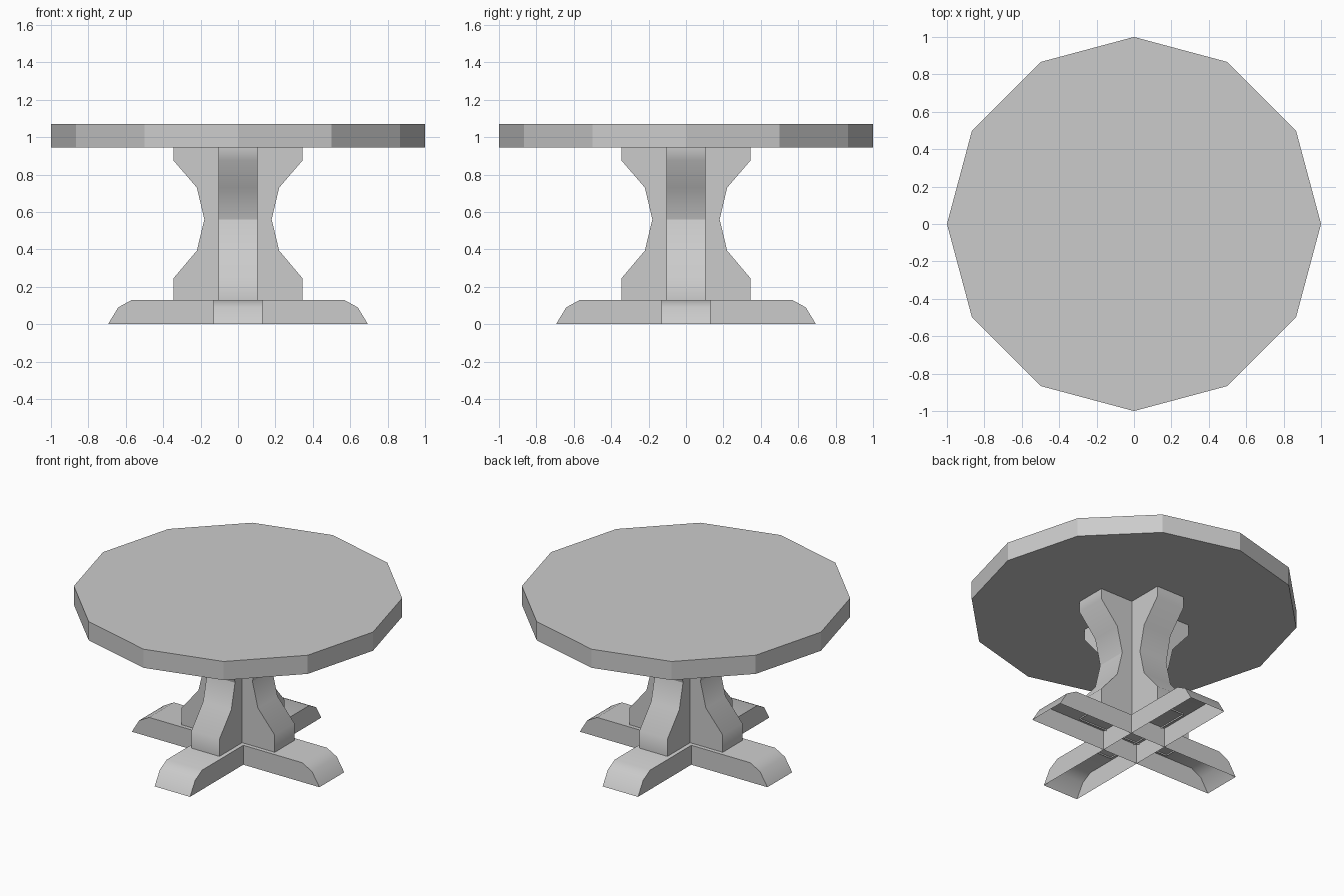
import bpy, bmesh, math

cube = bpy.data.objects.get("Cube")
if cube:
    bpy.data.objects.remove(cube, do_unlink=True)

GREY = (0.6, 0.6, 0.6, 1)
mat = bpy.data.materials.new("plain grey")
mat.use_nodes = True
mat.diffuse_color = GREY
mat.node_tree.nodes["Principled BSDF"].inputs["Base Color"].default_value = GREY


def finish(bm, name, turn=0):
    bmesh.ops.recalc_face_normals(bm, faces=bm.faces)
    mesh = bpy.data.meshes.new(name)
    bm.to_mesh(mesh)
    bm.free()
    mesh.materials.append(mat)
    obj = bpy.data.objects.new(name, mesh)
    obj.rotation_euler.z = turn
    bpy.context.collection.objects.link(obj)


def slab(name, half, width, turn, waist=None):
    """Mirrored x/z profile, given bottom to top, extruded along y; open underneath."""
    outline = half + [(-x, z) for x, z in reversed(half)]
    bm = bmesh.new()
    face = bm.faces.new([bm.verts.new((x, -width / 2, z)) for x, z in outline])
    made = bmesh.ops.extrude_face_region(bm, geom=[face], use_keep_orig=True)["geom"]
    bmesh.ops.translate(bm, vec=(0, width, 0),
                        verts=[v for v in made if isinstance(v, bmesh.types.BMVert)])
    bmesh.ops.recalc_face_normals(bm, faces=bm.faces)
    # Soft bends along the profile, crisp side edges and waist
    for f in bm.faces:
        f.smooth = abs(f.normal.y) < 0.5
    for e in bm.edges:
        at_waist = waist and all(abs(v.co.z - waist) < 0.01 for v in e.verts)
        e.smooth = e.calc_face_angle(math.pi) < math.radians(50) and not at_waist
    low = half[0][1]
    bottom = [f for f in bm.faces if all(abs(v.co.z - low) < 1e-4 for v in f.verts)]
    bmesh.ops.delete(bm, geom=bottom, context='FACES_ONLY')
    finish(bm, name, turn)


# Twelve-sided top
bm = bmesh.new()
bmesh.ops.create_cone(bm, cap_ends=True, segments=12, radius1=1, radius2=1, depth=0.125)
bmesh.ops.translate(bm, vec=(0, 0, 1.008), verts=bm.verts)
finish(bm, "table_top")

# Crossed feet and crossed waisted pedestal boards
FOOT = [(0.695, 0), (0.64, 0.09), (0.567, 0.13)]
POST = [(0.345, 0.12), (0.345, 0.245), (0.22, 0.393), (0.18, 0.56),
        (0.22, 0.73), (0.345, 0.875), (0.345, 0.946)]
for side, turn in (("across", 0), ("lengthwise", math.pi / 2)):
    slab("foot_" + side, FOOT, 0.262, turn)
    slab("pedestal_" + side, POST, 0.208, turn, waist=0.56)
